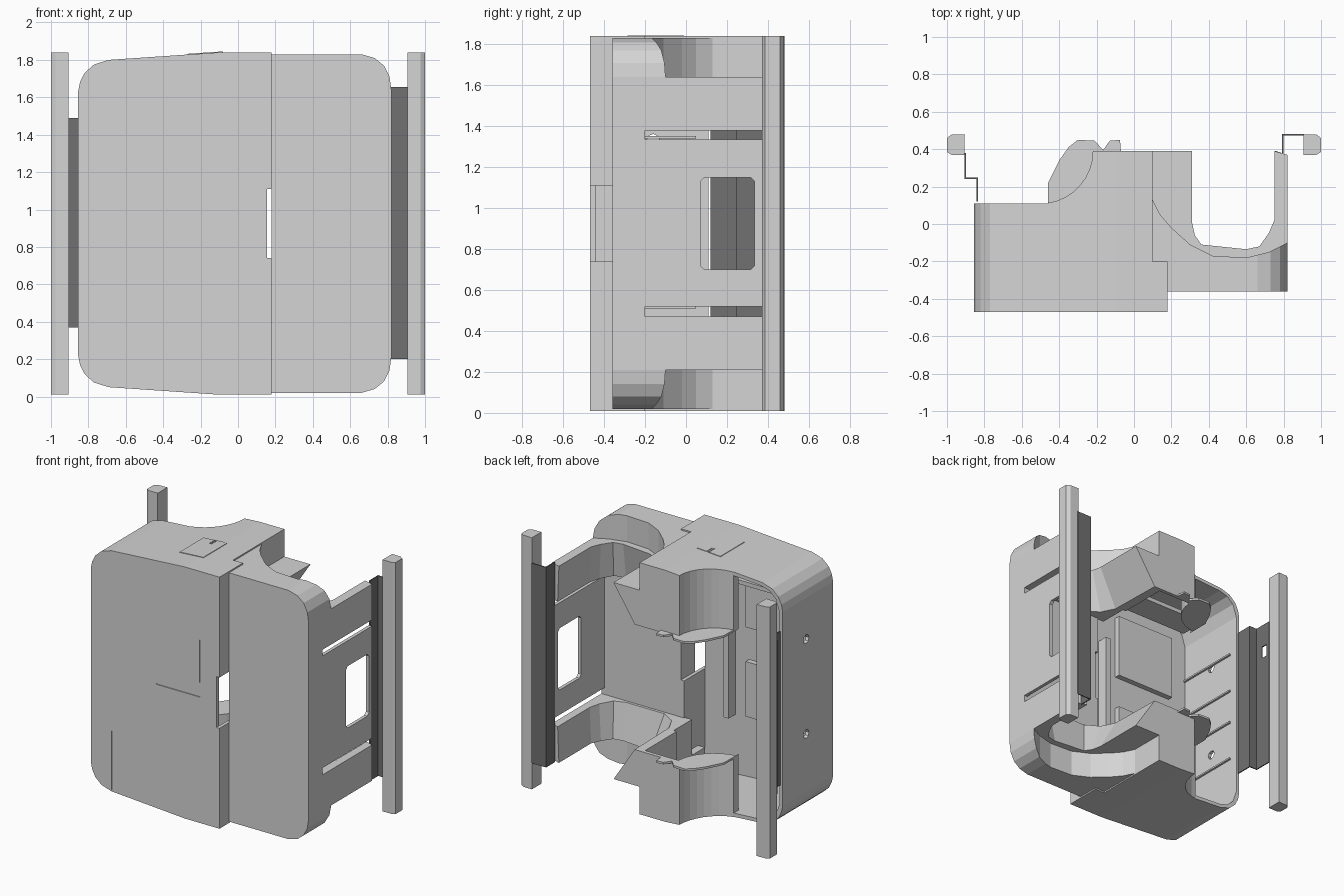
import bpy, bmesh, math

if "Cube" in bpy.data.objects:
    bpy.data.objects.remove(bpy.data.objects["Cube"], do_unlink=True)


def material(name, v):
    m = bpy.data.materials.new(name)
    m.use_nodes = True
    m.diffuse_color = (v, v, v, 1)
    m.node_tree.nodes["Principled BSDF"].inputs["Base Color"].default_value = (v, v, v, 1)
    return m


grey = material("light grey", .66)
dark = material("dark grey", .165)
MID = 0.925  # mirror height of the casing


def prism(name, pts, axis, a, b, end=None, mat=grey):
    """Loft a 2D outline from a to b (to outline 'end' if given); axis 'z' takes (x, y), 'y' takes (x, z)."""
    bm = bmesh.new()
    place = (lambda p, t: (p[0], p[1], t)) if axis == 'z' else (lambda p, t: (p[0], t, p[1]))
    lo = [bm.verts.new(place(p, a)) for p in pts]
    hi = [bm.verts.new(place(p, b)) for p in (end or pts)]
    bm.faces.new(lo)
    bm.faces.new(hi)
    for i in range(len(lo)):
        bm.faces.new((lo[i - 1], lo[i], hi[i], hi[i - 1]))
    bmesh.ops.recalc_face_normals(bm, faces=bm.faces)
    me = bpy.data.meshes.new(name)
    bm.to_mesh(me)
    bm.free()
    me.materials.append(mat)
    ob = bpy.data.objects.new(name, me)
    bpy.context.collection.objects.link(ob)
    return ob


def box(name, x0, x1, y0, y1, z0, z1):
    return prism(name, [(x0, y0), (x1, y0), (x1, y1), (x0, y1)], 'z', z0, z1)


def carve(ob, cutters, op='DIFFERENCE'):
    """Apply boolean cutters and remove them."""
    for c in cutters:
        c.hide_render = True
        m = ob.modifiers.new("carve", 'BOOLEAN')
        m.operation, m.object, m.solver = op, c, 'EXACT'
        bpy.context.view_layer.objects.active = ob
        bpy.ops.object.modifier_apply(modifier=m.name)
        bpy.data.objects.remove(c, do_unlink=True)
    return ob


def mirrored(upper):
    """Complete an upper half outline with its reflection about MID."""
    return upper + [(x, 2 * MID - z) for x, z in reversed(upper)]


def left_outline():
    return mirrored([(-.855, 1.63), (-.845, 1.68), (-.82, 1.73), (-.77, 1.775), (-.69, 1.80),
                     (-.1, 1.84), (.18, 1.84)])


def right_outline():
    return mirrored([(.10, 1.83), (.66, 1.83), (.73, 1.81), (.78, 1.77), (.81, 1.71), (.82, 1.64)])


# Deep front shell, open at the back
main_shell = prism("main_shell", left_outline(), 'y', -.47, .11)
inner = mirrored([(-.83, 1.62), (-.80, 1.71), (-.75, 1.755), (-.68, 1.775), (-.1, 1.81), (.155, 1.81)])
carve(main_shell, [
    prism("cavity", inner, 'y', -.44, .3),
    box("step_cut", .10, .3, -.20, .3, -.1, 2),
    box("handle_notch", .155, .3, -.6, .3, .74, 1.11),
    box("seam_upright", .02, .025, -.5, -.464, 1.03, 1.34),
    box("seam_middle", -.33, .025, -.5, -.464, .925, .93),
    box("seam_lower", -.69, -.685, -.5, -.464, .06, .49)])

# Side holes through the outer wall
for z in (.64, 1.33):
    bpy.ops.mesh.primitive_cylinder_add(vertices=8, radius=.032, depth=.2,
                                        location=(-.85, -.16, z), rotation=(0, math.pi / 2, 0))
    carve(main_shell, [bpy.context.object])

# Shallow front shell beside it
box("right_front_wall", .18, .82, -.36, -.20, .21, 1.64)
crest = [(.10, -.36), (.82, -.36), (.82, -.10), (.72, -.15), (.60, -.18), (.42, -.17),
         (.30, -.11), (.20, -.02), (.14, .05), (.10, .13)]
for name, z0, z1 in (("right_top_cap", 1.64, 1.9), ("right_bottom_cap", -.05, .21)):
    cap = prism(name, crest, 'z', z0, z1)
    carve(cap, [prism("cap_limit", right_outline(), 'y', -.6, .6)], 'INTERSECT')

# U-shaped cradles behind the shallow shell, flaring towards the middle
cradle = [(.10, -.21), (.82, -.21), (.82, .37), (.75, .39), (.75, .02), (.72, -.05), (.67, -.12),
          (.60, -.135), (.36, -.11), (.325, -.06), (.31, .01), (.31, .39), (.10, .39)]
flare = [(.10, -.21), (.82, -.21), (.82, .37), (.76, .39), (.76, .02), (.74, -.06), (.69, -.15),
         (.61, -.18), (.30, -.18), (.20, -.12), (.15, -.02), (.14, .39), (.10, .39)]
prism("upper_cradle", cradle, 'z', 1.64, 1.38, flare)
prism("lower_cradle", cradle, 'z', .21, .47, flare)

# Side panel with a chamfered window and slots above and below
side_panel = box("side_panel", .795, .82, -.21, .37, .52, 1.335)
win = box("window", .7, .9, .07, .335, .70, 1.15)
bev = win.modifiers.new("corner", 'BEVEL')
bev.width, bev.segments = .02, 1
carve(side_panel, [win])


# Hollow rear blocks, each with a concave round scoop and a thin ledge under it
def scoop(r, last):
    angles = [math.radians(-82 + (82 + last) * i / 8) for i in range(9)]
    return [(-.50 + r * math.cos(t), .39 + r * math.sin(t)) for t in angles]


ledge = [(-.07, .39), (-.075, .45), (-.13, .445), (-.165, .395), (-.21, .445), (-.30, .45),
         (-.35, .41), (-.40, .34), (-.46, .22)]
for name, z in (("upper", lambda h: h), ("lower", lambda h: 2 * MID - h)):
    block = prism(name + "_rear_block", [(-.46, 0)] + scoop(.28, 0) + [(.10, .39), (.10, 0)],
                  'z', z(1.38), z(1.9))
    carve(block, [prism("hollow", [(-.48, -.1)] + scoop(.31, -5) + [(.075, .363), (.075, -.1)],
                        'z', z(1.3), z(1.79))])
    carve(block, [prism("block_limit", left_outline(), 'y', -.6, .6)], 'INTERSECT')
    prism(name + "_scoop_ledge", scoop(.28, 0) + ledge, 'z', z(1.38), z(1.395))

# Interior panels, shelves and wall ribs
box("inner_panel_upper", -.68, -.20, -.44, -.40, 1.15, 1.62)
box("inner_panel_lower", -.68, -.20, -.44, -.40, .50, .90)
box("inner_rib", -.09, -.05, -.44, -.36, .47, 1.38)
box("inner_shelf", -.70, -.10, -.30, -.10, 1.62, 1.65)
for z in (.51, .80, 1.05, 1.34):
    box("wall_rib", -.835, -.815, -.44, .05, z, z + .012)

# Small access hatch on top, nearly flush
slope = .04 / .59
hatch = prism("top_hatch", [(-.27, 1.81), (-.08, 1.81), (-.08, 1.844), (-.10, 1.844),
                            (-.27, 1.844 - .17 * slope)], 'y', -.285, -.01)
carve(hatch, [box("hatch_slit", x, x + .006, -.075, -.01, 1.82, 1.9) for x in (-.18, -.165)])

# Side rods with chamfered outer corners
for side, name in ((-1, "right_rod"), (1, "left_rod")):
    pts = [(.905, .37), (.975, .37), (1.0, .385), (1.0, .46), (.975, .478), (.905, .48)]
    prism(name, [(side * x, y) for x, y in pts], 'z', .01, 1.84)

# Thin dark folded brackets that carry the rods
t = .008
prism("left_bracket", [(.79, .38), (.79, .48), (.91, .48), (.91, .48 - t), (.79 + t, .48 - t),
                       (.79 + t, .38)], 'z', .2, 1.655, mat=dark)
bracket = prism("right_bracket", [(-.905, .38), (-.905, .24), (-.835 - t, .24), (-.835 - t, .12),
                                  (-.835, .12), (-.835, .24 + t), (-.905 + t, .24 + t),
                                  (-.905 + t, .38)], 'z', .37, 1.49, mat=dark)
carve(bracket, [box("bracket_hole", -1, -.88, .305, .355, 1.23, 1.32)])
